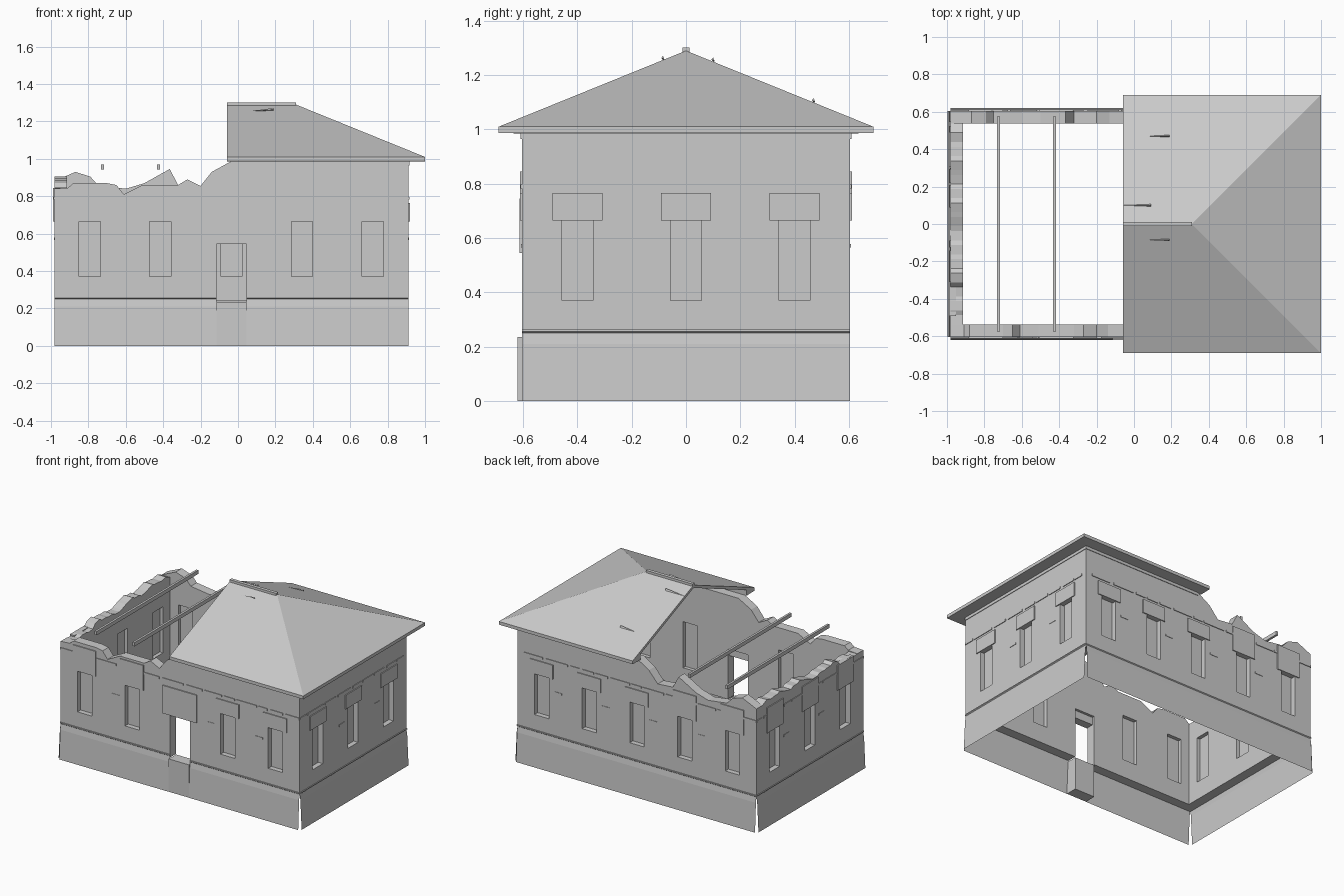
import bpy, bmesh, random

if "Cube" in bpy.data.objects:
    bpy.data.objects.remove(bpy.data.objects["Cube"])
random.seed(4)

# Each wall has a local frame: u along the wall, d outward from its face, z up
SIDES = {
    "front": lambda u, d, z: (u, -0.605 - d, z),
    "back": lambda u, d, z: (u, 0.605 + d, z),
    "right": lambda u, d, z: (0.912 + d, u, z),
    "left": lambda u, d, z: (-0.982 - d, u, z),
}
BOX_FACES = [(0, 1, 3, 2), (4, 6, 7, 5), (0, 4, 5, 1), (2, 3, 7, 6), (0, 2, 6, 4), (1, 5, 7, 3)]


def make(name, verts, faces, fix=True):
    bm = bmesh.new()
    vs = [bm.verts.new(v) for v in verts]
    for f in faces:
        bm.faces.new([vs[i] for i in f])
    if fix:
        bmesh.ops.recalc_face_normals(bm, faces=bm.faces[:])
    me = bpy.data.meshes.new(name)
    bm.to_mesh(me)
    bm.free()
    ob = bpy.data.objects.new(name, me)
    bpy.context.collection.objects.link(ob)
    return ob


def boxes(name, items, m=lambda x, y, z: (x, y, z)):
    """Several boxes (a0, a1, b0, b1, c0, c1) in one object, through mapping m."""
    verts, faces = [], []
    for a0, a1, b0, b1, c0, c1 in items:
        n = len(verts)
        verts += [m(a, b, c) for a in (a0, a1) for b in (b0, b1) for c in (c0, c1)]
        faces += [[n + i for i in f] for f in BOX_FACES]
    return make(name, verts, faces)


def prism(name, outline, d0, d1, m):
    n = len(outline)
    verts = [m(u, d, z) for d in (d0, d1) for u, z in outline]
    faces = [list(range(n)), list(range(n, 2 * n))]
    faces += [(i, (i + 1) % n, n + (i + 1) % n, n + i) for i in range(n)]
    return make(name, verts, faces)


# Broken wall tops
TOP = 0.985
left_top = []
u, step = -0.537, 0
while u < 0.5:
    z = 0.845 + 0.04 * (u + 0.54) + random.uniform(-0.015, 0.02)
    left_top += [(u, z), (u + 0.05, z + random.uniform(-0.005, 0.02))]
    u += 0.075
left_top.append((0.537, 0.88))
TOPS = {
    "front": [(-0.982, .84), (-.91, .845), (-.88, .87), (-.7, .87), (-.65, .86), (-.61, .81),
              (-.51, .86), (-.32, .86), (-.27, .89), (-.2, .855), (-.14, .93), (-.04, TOP), (0.912, TOP)],
    "back": [(-0.982, .88), (-.87, .93), (-.79, .905), (-.75, .86), (-.6, .84), (-.5, .87),
             (-.42, .915), (-.365, .945), (-.32, .86), (-.2, .85), (-.13, .93), (-.04, TOP), (0.912, TOP)],
    "right": [(-0.537, TOP), (0.537, TOP)],
    "left": left_top,
}
WINDOWS = {
    "front": [-.792, -.415, .342, .72],
    "back": [-.792, -.415, -.035, .342, .72],
    "right": [-.4, 0, .4],
    "left": [-.4, 0, .4],
}
DOOR = (-0.115, 0.045)

for side, m in SIDES.items():
    top = TOPS[side]
    u0, u1 = top[0][0], top[-1][0]
    # Wall slab with window and door openings
    wall = prism(side + "_wall", [(u1, 0.24), (u0, 0.24)] + top, -0.068, 0, m)
    cuts = [(c - .057, c + .057, -.2, .1, .37, .70) for c in WINDOWS[side]]
    if side == "front":
        cuts.append((*DOOR, -.2, .1, .2, .60))
    cutter = boxes(side + "_cutter", cuts, m)
    cutter.hide_render = True
    mod = wall.modifiers.new("openings", "BOOLEAN")
    mod.object, mod.operation, mod.solver = cutter, "DIFFERENCE", "EXACT"
    bpy.context.view_layer.objects.active = wall
    bpy.ops.object.modifier_apply(modifier=mod.name)
    bpy.data.objects.remove(cutter)

    # Window panes, sills and lintels
    boxes(side + "_window_panes",
          [(c - .057, c + .057, -.042, -.036, .37, .70) for c in WINDOWS[side]], m)
    lintels = []
    for c in WINDOWS[side]:
        ruined = side == "left" or (side in ("front", "back") and c < -.2)
        lintels.append((c - .092, c + .092, -.03, .007, .665, .845 if ruined else .765))
    if side == "front":
        lintels.append((-.17, .10, -.05, .008, .545, .745))
    boxes(side + "_lintels", lintels, m)

    # Broken string course and loose brick lines
    end0, end1 = (-.982, .912) if side in ("front", "back") else (-.605, .605)
    bricks, u = [], end0
    while u < end1 - .05:
        v = min(u + random.uniform(.07, .18), end1)
        bricks.append((u, v, -.01, .005, .782, .797))
        u = v + random.uniform(.008, .03)
    for c in WINDOWS[side][1:]:
        bricks.append((c - .16, c - .10, -.01, .003, .565, .578))
    boxes(side + "_string_course", bricks, m)

    # Battered plinth sheet with a small ledge on top
    profile = [(-.06, .26), (.006, .262), (.006, .255), (0, .25), (.006, .21), (.016, 0)]
    spans = [(end0, DOOR[0]), (DOOR[1], end1)] if side == "front" else [(end0, end1)]
    verts, faces = [], []
    for a, b in spans:
        for d, z in profile:
            n = len(verts)
            verts += [m(a, d, z), m(b, d, z)]
            if z < .26 or d > 0:
                faces.append((n - 2, n - 1, n + 1, n))
    flip = side in ("back", "left")
    plinth = make(side + "_plinth", verts, faces, fix=False)
    if (plinth.data.polygons[-1].normal.dot(
            [q - p for p, q in zip(m(0, 0, 0), m(0, 1, 0))])) < 0:
        plinth.data.flip_normals()

# Door step
boxes("door_step", [(*DOOR, -.62, -.537, 0, .235)])

# Bare ceiling beams over the ruined half
boxes("beams", [(x - .008, x + .008, -.575, .575, .943, .97) for x in (-.725, -.425)])

# Hipped roof shell, open at the broken end
X0, RX = -0.06, 0.31


def ring(x1, w, z):
    return [(X0, -w, z), (x1, -w, z), (x1, w, z), (X0, w, z)]


verts = (ring(1, .69, 1.01) + ring(1, .69, .987) + ring(.91, .6, .985) + ring(.91, .6, 1.025)
         + [(X0, 0, 1.29), (RX, 0, 1.29), (X0, 0, 1.27), (RX, 0, 1.27)])
faces = []
for k in range(3):                      # fascia, soffit, inner lip
    for i in range(3):
        a = 4 * k + i
        faces.append((a, a + 1, a + 5, a + 4))
for b, r in ((0, 16), (12, 18)):        # outer and inner slopes
    faces += [(b, b + 1, r + 1, r), (b + 1, b + 2, r + 1), (b + 2, b + 3, r, r + 1)]
faces += [(0, 4, 8, 12, 18, 16), (3, 7, 11, 15, 18, 16)]   # broken end
make("roof", verts, faces)
boxes("roof_ridge_cap", [(X0, .31, -.012, .012, 1.282, 1.302)])

# Frieze under the eaves
boxes("eaves_frieze", [(-.03, .916, -.609, -.6, .965, .987), (-.03, .916, .6, .609, .965, .987),
                       (.905, .916, -.609, .609, .965, .987)])

# Lifted roof slates
for i, (x0, x1, y) in enumerate([(.07, .19, -.085), (-.06, .09, .1), (.07, .19, .47)]):
    z = 1.29 - .406 * abs(y)
    make(f"lifted_slate_{i + 1}",
         [(x0, y, z), (x1, y - .006, z + .008), (x1, y + .006, z + .002), (x1, y, z + .016)],
         [(0, 1, 2), (0, 2, 3), (0, 3, 1), (1, 3, 2)])
